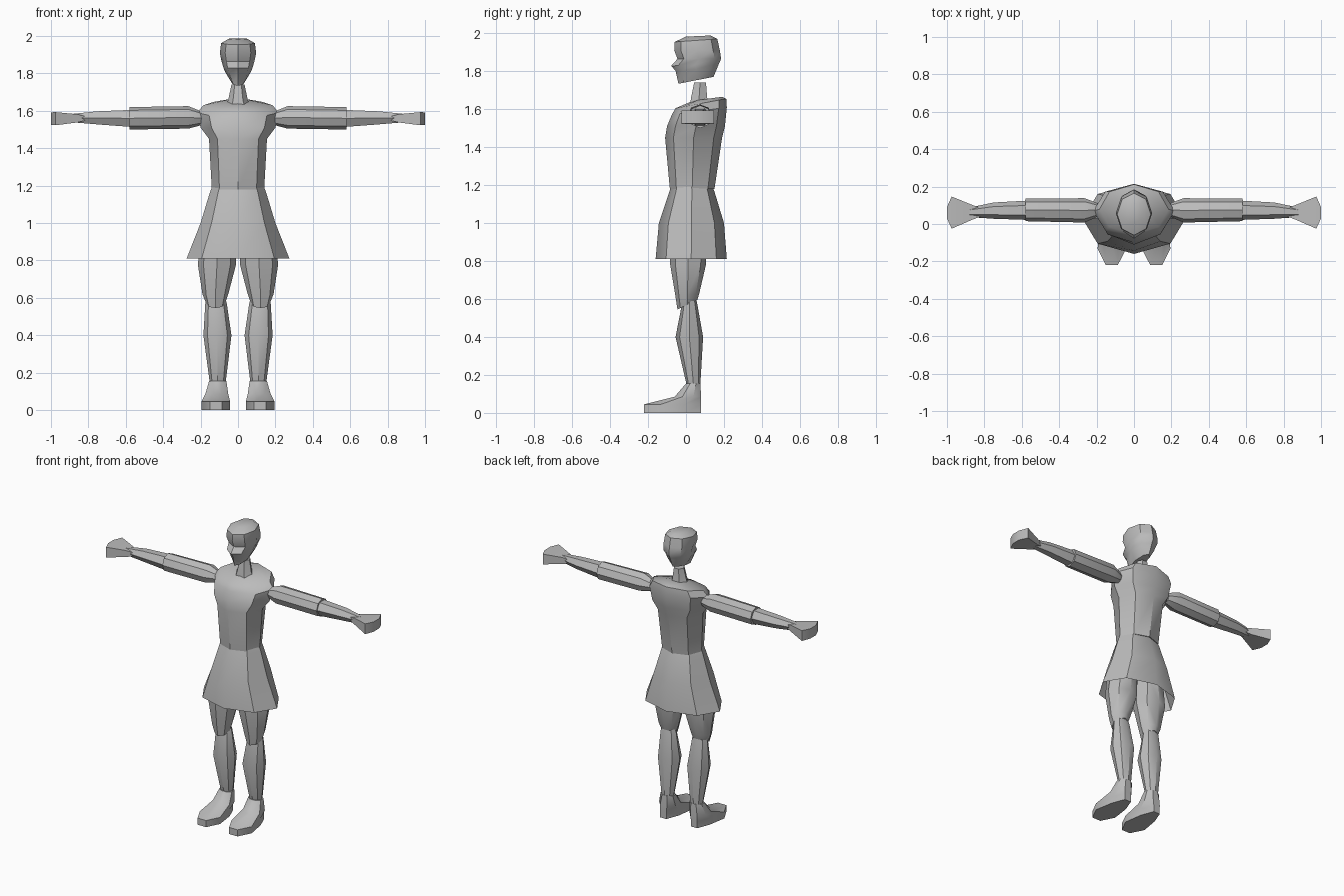
import bpy, bmesh, math

grey = bpy.data.materials.new("plain_grey")
grey.diffuse_color = (0.5, 0.5, 0.5, 1)


def loft(name, rings, sides=8, axis="z", phase=0.0, caps=(True, True), mirror=False, angle=40):
    """Skin a stack of rings: (height, a_min, a_max, b_min, b_max, tilt along b)."""
    bm = bmesh.new()
    loops = []
    for h, a0, a1, b0, b1, *tilt in rings:
        loop = []
        for i in range(sides):
            t = math.tau * (i + phase) / sides
            k = 1 / math.cos(math.pi / sides) if phase else 1
            ca, sb = k * math.cos(t), k * math.sin(t)
            a = (a0 + a1) / 2 + (a1 - a0) / 2 * ca
            b = (b0 + b1) / 2 + (b1 - b0) / 2 * sb
            hh = h + (tilt[0] * sb if tilt else 0)
            loop.append(bm.verts.new((a, b, hh) if axis == "z" else (hh, a, b)))
        loops.append(loop)
    for low, high in zip(loops, loops[1:]):
        for i in range(sides):
            j = (i + 1) % sides
            bm.faces.new((low[i], low[j], high[j], high[i]))
    if caps[0]:
        bm.faces.new(loops[0][::-1])
    if caps[1]:
        bm.faces.new(loops[-1])
    bmesh.ops.recalc_face_normals(bm, faces=bm.faces)
    mesh = bpy.data.meshes.new(name)
    bm.to_mesh(mesh)
    bm.free()
    mesh.materials.append(grey)
    obj = bpy.data.objects.new(name, mesh)
    bpy.context.collection.objects.link(obj)
    bpy.ops.object.select_all(action="DESELECT")
    obj.select_set(True)
    bpy.context.view_layer.objects.active = obj
    bpy.ops.object.shade_smooth_by_angle(angle=math.radians(angle))
    if mirror:
        obj.modifiers.new("mirror", "MIRROR")
    return obj


# Head, with a jaw that narrows toward the chin and a small nose
loft("head", [
    (1.752, -0.035, 0.035, -0.04, 0.145, 0.018),
    (1.81, -0.07, 0.07, -0.055, 0.165, 0.008),
    (1.832, -0.078, 0.078, -0.078, 0.172, 0.004),
    (1.865, -0.088, 0.088, -0.045, 0.185),
    (1.91, -0.097, 0.097, -0.062, 0.178),
    (1.962, -0.09, 0.09, -0.06, 0.165, 0.008),
    (1.985, -0.05, 0.05, 0.0, 0.13, 0.003),
])
loft("neck", [
    (1.63, -0.065, 0.065, 0.015, 0.125),
    (1.66, -0.052, 0.052, 0.02, 0.118),
    (1.74, -0.035, 0.035, 0.038, 0.11),
], sides=6)

# Torso, leaning back at the shoulders
loft("torso", [
    (1.18, -0.14, 0.14, -0.085, 0.15),
    (1.45, -0.155, 0.155, -0.11, 0.19),
    (1.51, -0.20, 0.20, -0.10, 0.205),
    (1.59, -0.218, 0.218, -0.075, 0.215, 0.02),
    (1.63, -0.185, 0.185, -0.055, 0.212, 0.025),
    (1.655, -0.07, 0.07, 0.04, 0.19, 0.01),
])

# Skirt with a waistband, open at the hem
loft("skirt", [
    (0.81, -0.275, 0.275, -0.16, 0.215),
    (1.0, -0.20, 0.20, -0.143, 0.2),
    (1.165, -0.15, 0.15, -0.088, 0.15),
    (1.19, -0.14, 0.14, -0.08, 0.14),
], caps=(False, True))

# Legs and feet
loft("thigh", [
    (0.57, 0.07, 0.17, -0.045, 0.06, 0.025),
    (0.62, 0.052, 0.19, -0.055, 0.07, 0.01),
    (0.78, 0.01, 0.215, -0.083, 0.105),
    (0.95, 0.02, 0.19, -0.09, 0.11),
], mirror=True)
loft("shin", [
    (0.14, 0.067, 0.15, 0.005, 0.075),
    (0.4, 0.035, 0.185, -0.055, 0.09),
    (0.57, 0.06, 0.175, -0.022, 0.06),
    (0.62, 0.075, 0.165, -0.015, 0.05),
], mirror=True)
foot = loft("foot", [
    (0.0, 0.042, 0.195, -0.22, 0.08),
    (0.045, 0.042, 0.195, -0.22, 0.08),
    (0.085, 0.052, 0.175, -0.06, 0.08),
    (0.155, 0.062, 0.155, 0.0, 0.075),
], phase=0.5, mirror=True)
# narrow the heel and blunt the toe of the sole
for v in foot.data.vertices:
    if v.co.z < 0.06 and v.co.y > -0.1:
        v.co.x = 0.11 + (v.co.x - 0.11) * 0.75

# Arms and hands, lofted outward along x
loft("upper_arm", [
    (0.19, 0.04, 0.11, 1.525, 1.595),
    (0.265, 0.008, 0.138, 1.505, 1.625),
    (0.58, 0.015, 0.135, 1.50, 1.62),
], axis="x", mirror=True)
loft("forearm", [
    (0.57, 0.022, 0.125, 1.507, 1.612),
    (0.75, 0.028, 0.115, 1.522, 1.603),
    (0.88, 0.037, 0.088, 1.535, 1.588),
], axis="x", sides=6, mirror=True)
loft("hand", [
    (0.79, 0.05, 0.08, 1.555, 1.565),
    (0.86, 0.025, 0.10, 1.538, 1.582),
    (0.975, -0.025, 0.147, 1.523, 1.593),
    (1.0, 0.03, 0.09, 1.525, 1.592),
], axis="x", sides=4, phase=0.5, mirror=True)
